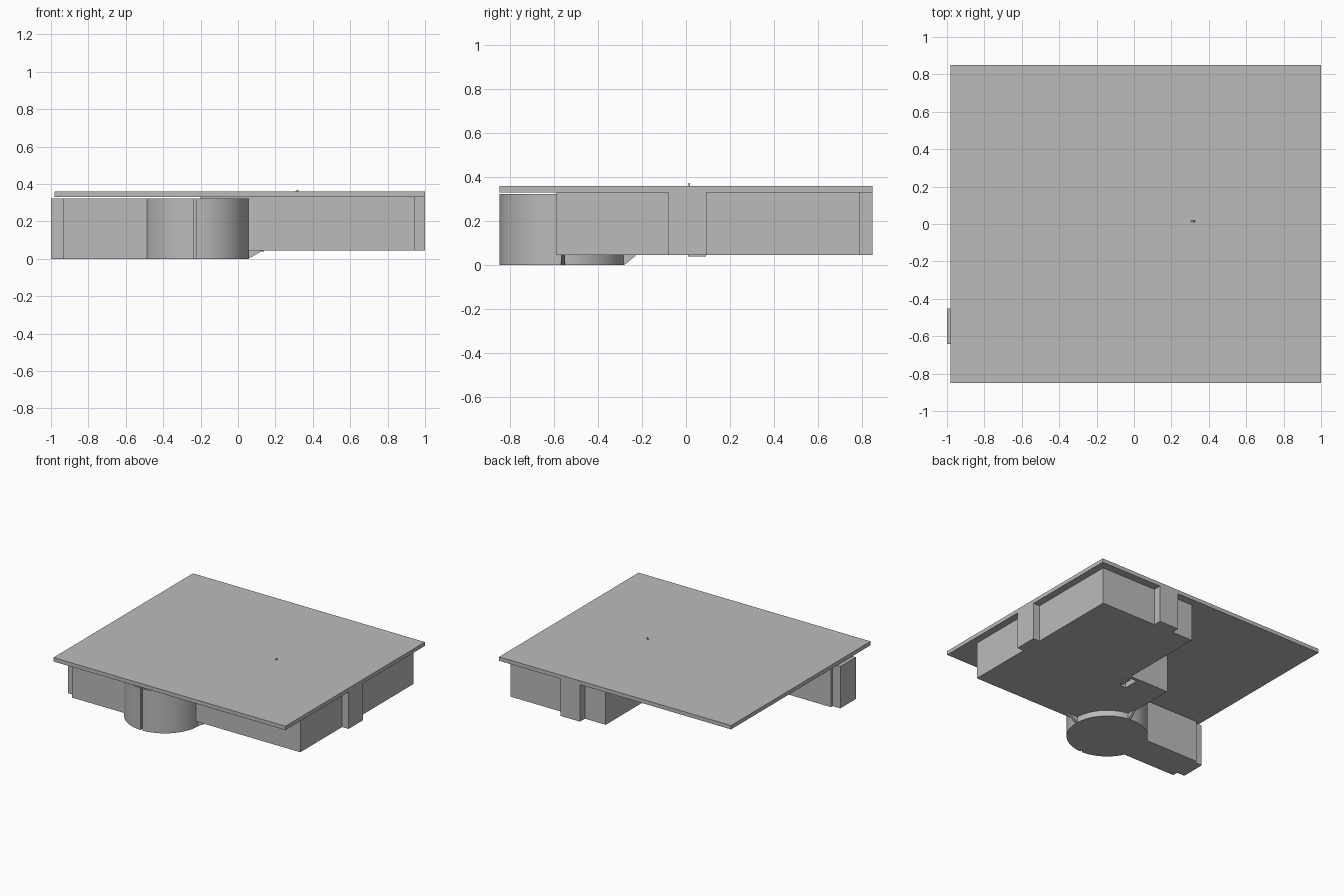
import bpy, bmesh, math

cube = bpy.data.objects.get("Cube")
if cube:
    bpy.data.objects.remove(cube, do_unlink=True)

grey = bpy.data.materials.new("plain grey")
grey.use_nodes = True
COLOUR = (0.5, 0.5, 0.5, 1)
grey.diffuse_color = COLOUR
grey.node_tree.nodes["Principled BSDF"].inputs["Base Color"].default_value = COLOUR


def prism(name, outline, z0, z1):
    """Extrude a flat outline (x, y) from z0 up to z1."""
    bm = bmesh.new()
    face = bm.faces.new([bm.verts.new((x, y, z0)) for x, y in outline])
    top = bmesh.ops.extrude_face_region(bm, geom=[face])["geom"]
    for v in top:
        if isinstance(v, bmesh.types.BMVert):
            v.co.z = z1
    bmesh.ops.recalc_face_normals(bm, faces=bm.faces)
    mesh = bpy.data.meshes.new(name)
    bm.to_mesh(mesh)
    bm.free()
    mesh.materials.append(grey)
    obj = bpy.data.objects.new(name, mesh)
    bpy.context.scene.collection.objects.link(obj)
    return obj


def box(name, x0, x1, y0, y1, z0, z1):
    return prism(name, [(x0, y0), (x1, y0), (x1, y1), (x0, y1)], z0, z1)


def cut(obj, cutter):
    cutter.hide_render = True
    cutter.hide_viewport = True
    cutter.display_type = "WIRE"
    mod = obj.modifiers.new("cut", "BOOLEAN")
    mod.object = cutter
    mod.solver = "EXACT"


FLOOR, DECK, TOP = 0.045, 0.33, 0.36
CX, CY, R = -0.228, -0.565, 0.285

# Thin roof plate with a tiny pin
box("roof_plate", -0.98, 1.0, -0.85, 0.85, DECK, TOP)
pin = prism("roof_pin", [(0.305, 0.012), (0.325, 0.012), (0.325, 0.018), (0.305, 0.018)], TOP, 0.372)
for v in pin.data.vertices:
    if v.co.z > TOP + 0.001:
        v.co.x = 0.321

# Main body: stepped outline with bays on the side and back
body = prism("main_body", [
    (-0.2, -0.59), (0.945, -0.59), (0.945, -0.08), (1.0, -0.08), (1.0, 0.093),
    (0.945, 0.093), (0.945, 0.79), (0.475, 0.79), (0.475, 0.85), (0.31, 0.85),
    (0.31, 0.79), (0.132, 0.79), (0.132, 0.125), (-0.2, 0.125)], FLOOR, DECK)
cut(body, box("slot_cutter", 0.06, 0.11, -0.02, 0.1, 0.0, 0.12))
box("slot_lip", 0.11, 0.14, 0.01, 0.092, 0.038, 0.06)

# Round tower with a narrow groove down its front
ring = [(CX + R * math.cos(a), CY + R * math.sin(a))
        for a in (math.tau * i / 64 for i in range(64))]
tower = prism("round_tower", ring, 0, 0.323)
for p in tower.data.polygons:
    p.use_smooth = abs(p.normal.z) < 0.5
bpy.context.view_layer.objects.active = tower
tower.select_set(True)
bpy.ops.object.shade_smooth_by_angle(angle=math.radians(30))
cut(tower, box("groove_cutter", -0.237, -0.221, -0.9, -0.83, -0.1, 0.5))

# Low wing beside the tower with its end tab
prism("side_wing", [
    (CX, -0.685), (-0.935, -0.685), (-0.935, -0.642), (-1.0, -0.642), (-1.0, -0.452),
    (-0.935, -0.452), (-0.935, -0.432), (CX, -0.432)], 0, 0.323)

# Small sloped gussets between the tower foot and the body
for name, x, y, dx, dy in (("side_gusset", 0.05, -0.56, 0.085, 0),
                           ("back_gusset", -0.195, -0.285, 0, 0.06)):
    wx, wy = (0, 0.01) if dx else (0.01, 0)
    gusset = box(name, x - wx, x + wx + dx, y - wy, y + wy + dy, 0, FLOOR)
    for v in gusset.data.vertices:
        if v.co.z < 0.001:
            v.co.x = min(v.co.x, x + wx + 0.005)
            v.co.y = min(v.co.y, y + wy + 0.005)
